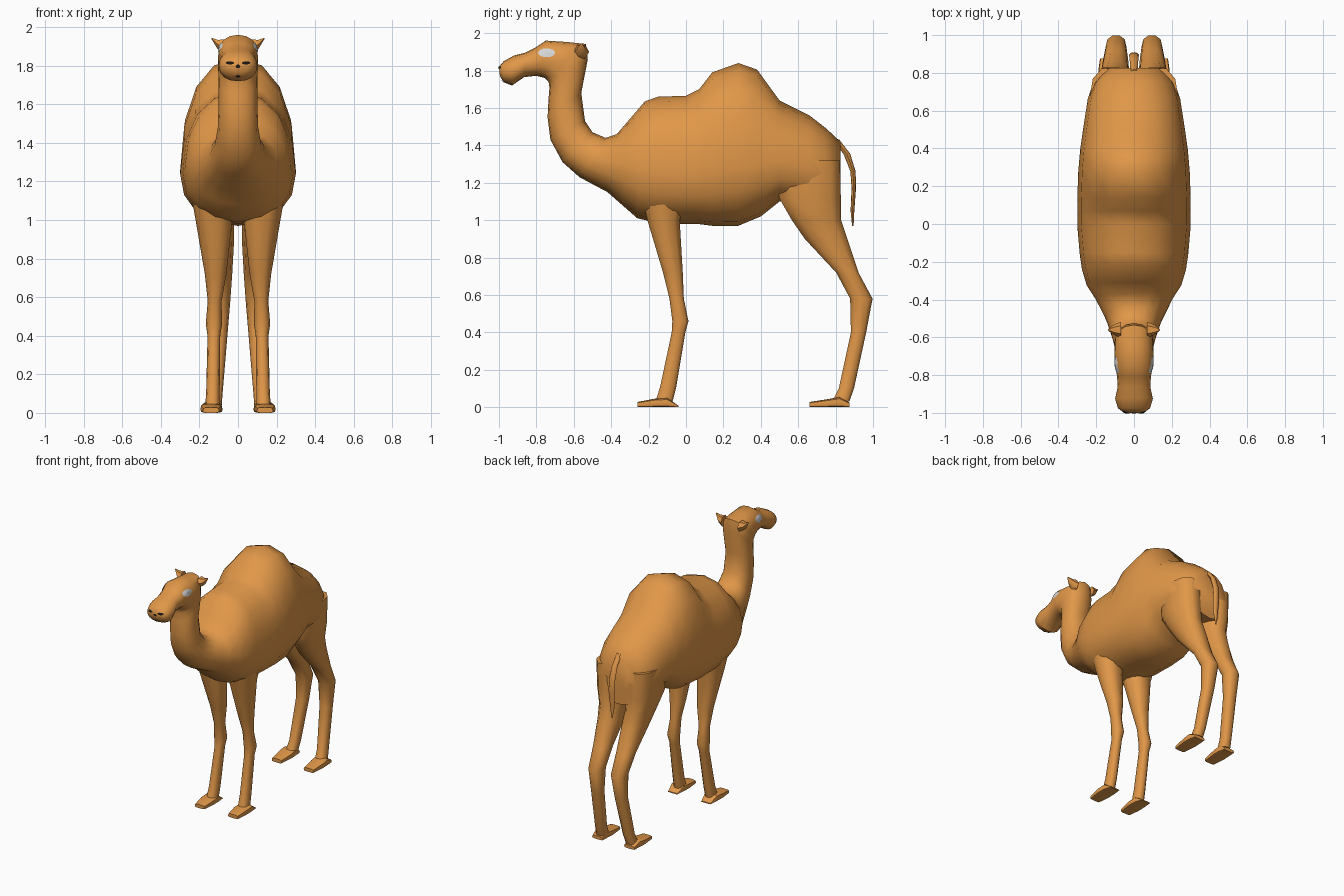
import bpy, bmesh, math
from mathutils import Vector
from mathutils.bvhtree import BVHTree


def material(name, rgb):
    m = bpy.data.materials.new(name)
    m.diffuse_color = (*rgb, 1)
    return m


TAN = material("tan coat", (0.75, 0.31, 0.065))
GREY = material("light grey eye", (0.68, 0.68, 0.69))
BLACK = material("black", (0.01, 0.008, 0.006))


def finish(bm, name, mat, angle=50):
    me = bpy.data.meshes.new(name)
    bm.to_mesh(me)
    ob = bpy.data.objects.new(name, me)
    bpy.context.collection.objects.link(ob)
    me.materials.append(mat)
    bpy.ops.object.select_all(action='DESELECT')
    ob.select_set(True)
    bpy.context.view_layer.objects.active = ob
    bpy.ops.object.shade_smooth_by_angle(angle=math.radians(angle))
    return ob


def loft(name, rings, mat=TAN, angle=50):
    """Skin a list of point rings, cap the ends; returns a BVH for projecting details."""
    bm = bmesh.new()
    vs = [[bm.verts.new(p) for p in r] for r in rings]
    n = len(vs[0])
    for a, b in zip(vs, vs[1:]):
        for i in range(n):
            j = (i + 1) % n
            bm.faces.new((a[i], a[j], b[j], b[i]))
    bm.faces.new(vs[0])
    bm.faces.new(vs[-1])
    bmesh.ops.recalc_face_normals(bm, faces=bm.faces)
    tree = BVHTree.FromBMesh(bm)
    finish(bm, name, mat, angle)
    bm.free()
    return tree


def spow(v, e):
    return math.copysign(abs(v) ** e, v)


def upright_ring(yt, zt, yb, zb, hw, m=0.5, x=0.0, e=0.9, n=16):
    """Ring between a top and a bottom point; m = height share where it is widest."""
    pts = []
    for k in range(n):
        a = 2 * math.pi * k / n
        s = spow(math.sin(a), e)
        t = m + s * ((1 - m) if s > 0 else m)
        pts.append(Vector((x + hw * spow(math.cos(a), e), yb + (yt - yb) * t, zb + (zt - zb) * t)))
    return pts


def flat_ring(z, y0, y1, x0, x1, side, n=10):
    return [Vector((side * ((x0 + x1) / 2 + (x1 - x0) / 2 * spow(math.cos(a), 0.85)),
                    (y0 + y1) / 2 + (y1 - y0) / 2 * spow(math.sin(a), 0.85), z))
            for a in (2 * math.pi * k / n for k in range(n))]


# Head and neck: top y, z, bottom y, z, half width, widest share
head = [
    (-1.00, 1.82, -0.995, 1.77, 0.055, 0.5),
    (-0.975, 1.85, -0.975, 1.737, 0.085, 0.5),
    (-0.92, 1.88, -0.93, 1.72, 0.100, 0.5),
    (-0.86, 1.895, -0.865, 1.765, 0.086, 0.5),
    (-0.81, 1.92, -0.80, 1.772, 0.090, 0.5),
    (-0.75, 1.96, -0.755, 1.76, 0.100, 0.55),
    (-0.64, 1.953, -0.735, 1.74, 0.104, 0.5),
    (-0.535, 1.942, -0.73, 1.71, 0.104, 0.5),
    (-0.525, 1.86, -0.735, 1.65, 0.102, 0.5),
    (-0.56, 1.68, -0.74, 1.55, 0.100, 0.5),
    (-0.54, 1.53, -0.725, 1.43, 0.105, 0.5),
    (-0.50, 1.47, -0.66, 1.31, 0.120, 0.5),
]
# Chest, hump and rump
trunk = [
    (-0.43, 1.44, -0.57, 1.23, 0.150, 0.5),
    (-0.37, 1.46, -0.42, 1.15, 0.205, 0.5),
    (-0.31, 1.53, -0.34, 1.08, 0.250, 0.48),
    (-0.22, 1.635, -0.26, 1.01, 0.275, 0.42),
    (-0.15, 1.66, -0.17, 0.99, 0.287, 0.38),
    (0.00, 1.665, -0.02, 0.98, 0.300, 0.38),
    (0.07, 1.70, 0.06, 0.98, 0.300, 0.36),
    (0.14, 1.79, 0.14, 0.97, 0.300, 0.35),
    (0.28, 1.84, 0.28, 0.97, 0.295, 0.36),
    (0.38, 1.805, 0.40, 1.02, 0.285, 0.36),
    (0.50, 1.64, 0.50, 1.10, 0.270, 0.40),
    (0.66, 1.56, 0.66, 1.08, 0.245, 0.42),
    (0.75, 1.49, 0.75, 1.06, 0.215, 0.42),
    (0.825, 1.42, 0.825, 1.05, 0.150, 0.42),
]
skin = loft("body", [upright_ring(*s) for s in head + trunk])

# Legs: z, y front, y back, x inner, x outer
front_leg = [
    (1.20, -0.26, 0.02, 0.05, 0.255), (1.00, -0.21, -0.03, 0.03, 0.220),
    (0.72, -0.125, -0.015, 0.06, 0.172), (0.58, -0.09, -0.01, 0.085, 0.157),
    (0.46, -0.075, 0.015, 0.083, 0.167), (0.40, -0.078, -0.002, 0.092, 0.158),
    (0.11, -0.14, -0.05, 0.095, 0.165), (0.03, -0.165, -0.07, 0.095, 0.17),
]
hind_leg = [
    (1.32, 0.50, 0.83, 0.03, 0.235), (1.12, 0.49, 0.835, 0.02, 0.228),
    (1.00, 0.56, 0.835, 0.02, 0.200), (0.90, 0.63, 0.868, 0.02, 0.183),
    (0.72, 0.80, 0.925, 0.03, 0.165), (0.58, 0.875, 1.00, 0.04, 0.150),
    (0.40, 0.88, 0.965, 0.055, 0.145), (0.10, 0.815, 0.90, 0.08, 0.155),
    (0.03, 0.78, 0.875, 0.085, 0.165),
]
# Feet: y, height, half width
front_foot = [(-0.26, 0.028, 0.042), (-0.17, 0.045, 0.055), (-0.10, 0.05, 0.053), (-0.04, 0.008, 0.04)]
hind_foot = [(0.66, 0.028, 0.042), (0.77, 0.045, 0.055), (0.82, 0.055, 0.053), (0.875, 0.025, 0.045)]

for side, tag in ((1, "left"), (-1, "right")):
    for part, leg, foot, fx in (("front", front_leg, front_foot, 0.14), ("hind", hind_leg, hind_foot, 0.135)):
        loft(f"{part}_leg_{tag}", [flat_ring(*s, side) for s in leg])
        loft(f"{part}_foot_{tag}", [upright_ring(y, h, y, 0, w, 0.4, side * fx, 0.5, 12)
                                    for y, h, w in foot], angle=35)
    # Ears: short points at the back of the crown
    ear = [(0.07, 1.90, 0.042), (0.105, 1.91, 0.028), (0.137, 1.942, 0.004)]
    loft(f"ear_{tag}", [[Vector((side * x, -0.56 + r * math.cos(k * math.pi / 3),
                                 z + r * math.sin(k * math.pi / 3))) for k in range(6)]
                        for x, z, r in ear])

# Tail: y, z, half width, half depth
tail = [(0.80, 1.43, 0.02, 0.02), (0.86, 1.355, 0.022, 0.018), (0.893, 1.26, 0.026, 0.014),
        (0.897, 1.17, 0.026, 0.012), (0.89, 1.05, 0.018, 0.010), (0.892, 0.97, 0.004, 0.004)]
loft("tail", [[Vector((w * math.cos(k * math.pi / 4), y + d * math.sin(k * math.pi / 4), z))
               for k in range(8)] for y, z, w, d in tail])


def decal(name, u, z, ru, rz, ray, mat):
    """Thin oval patch projected onto the head along the ray direction."""
    ray = Vector(ray)
    bm = bmesh.new()

    def drop(du, dz):
        p = Vector((0, u + du, z + dz)) if ray.x else Vector((u + du, 0, z + dz))
        hit = skin.ray_cast(p - ray * 3, ray)[0]
        return bm.verts.new((hit or p) - ray * 0.004)

    n = 16
    rings = [[drop(ru * f * math.cos(2 * math.pi * k / n), rz * f * math.sin(2 * math.pi * k / n))
              for k in range(n)] for f in (0.15, 0.5, 1.0)]
    bm.faces.new(rings[0])
    for a, b in zip(rings, rings[1:]):
        for i in range(n):
            j = (i + 1) % n
            bm.faces.new((a[i], b[i], b[j], a[j]))
    bmesh.ops.recalc_face_normals(bm, faces=bm.faces)
    bm.normal_update()
    if sum(f.normal.dot(ray) for f in bm.faces) > 0:
        bmesh.ops.reverse_faces(bm, faces=bm.faces)
    finish(bm, name, mat)
    bm.free()


# Eyes, nostrils, nose and mouth
for side, tag in ((1, "left"), (-1, "right")):
    decal(f"eye_{tag}", -0.745, 1.895, 0.045, 0.024, (-side, 0, 0), GREY)
    decal(f"nostril_{tag}", side * 0.042, 1.815, 0.022, 0.008, (0, 1, 0), BLACK)
decal("nose", 0, 1.797, 0.012, 0.009, (0, 1, 0), BLACK)
decal("mouth", 0, 1.745, 0.014, 0.006, (0, 1, 0), BLACK)
